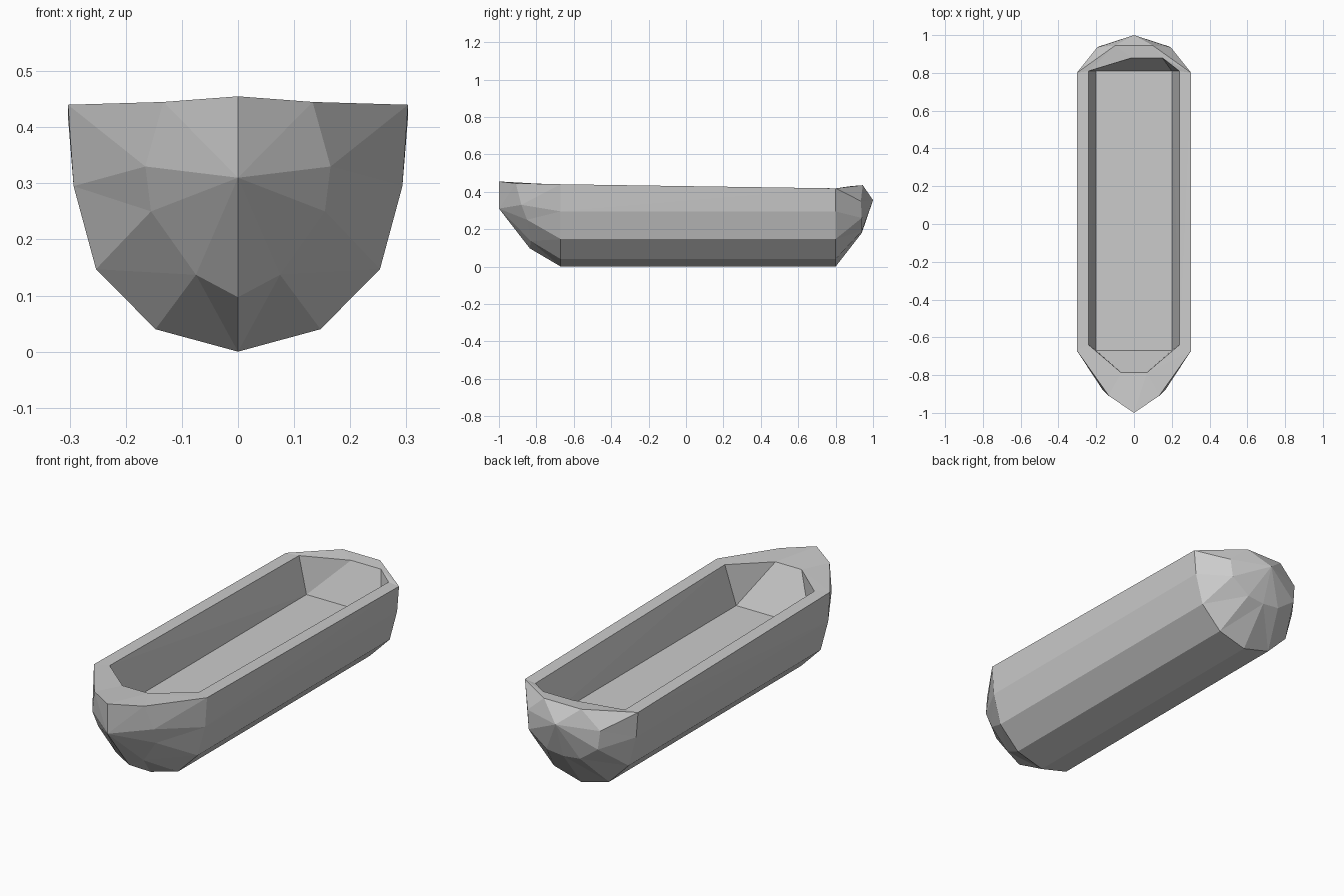
import bpy
import bmesh

if "Cube" in bpy.data.objects:
    bpy.data.objects.remove(bpy.data.objects["Cube"], do_unlink=True)

# One plain grey
grey = bpy.data.materials.new("plain_grey")
grey.use_nodes = True
colour = (0.6, 0.6, 0.6, 1)
grey.diffuse_color = colour
grey.node_tree.nodes["Principled BSDF"].inputs["Base Color"].default_value = colour

bm = bmesh.new()


def vert(x, y, z):
    return bm.verts.new((x, y, z))


def pair(x, y, z):
    """Mirrored points: left (+x) first, then right."""
    return [vert(x, y, z), vert(-x, y, z)]


def ring(half):
    """Full section from left gunwale, round the keel, to right gunwale."""
    left = [vert(*p) for p in half]
    right = [vert(-x, y, z) for x, y, z in half[:-1]]
    return left + right[::-1]


def loft(a, b):
    for i in range(len(a) - 1):
        bm.faces.new((a[i], a[i + 1], b[i + 1], b[i]))


def hull_section(y, rim_z):
    return ring([(0.303, y, rim_z), (0.293, y, 0.295), (0.253, y, 0.147),
                 (0.147, y, 0.04), (0, y, 0)])


# Outer shell: bow ring, two hull sections, stern ring
bow = ring([(0.133, -0.91, 0.445), (0.165, -0.88, 0.33), (0.155, -0.85, 0.25),
            (0.075, -0.83, 0.137), (0, -0.835, 0.097)])
front = hull_section(-0.67, 0.44)
back = hull_section(0.8, 0.418)
stern = ring([(0.1, 0.945, 0.435), (0.195, 0.935, 0.35), (0.185, 0.94, 0.26),
              (0.09, 0.94, 0.19), (0, 0.94, 0.18)])
rings = [bow, front, back, stern]
for a, b in zip(rings, rings[1:]):
    loft(a, b)

# Pointed ends
bow_tip, bow_peak = vert(0, -1, 0.31), vert(0, -1, 0.455)
stern_tip = vert(0, 1, 0.355)
for section, tip in ((bow, bow_tip), (stern, stern_tip)):
    for a, b in zip(section, section[1:]):
        bm.faces.new((a, b, tip))
for end in (bow[0], bow[-1]):
    bm.faces.new((end, bow_peak, bow_tip))
bm.faces.new((stern[0], stern[-1], stern_tip))

# Opening edge and cockpit floor
nose = pair(0.07, -0.785, 0.443)
fore = pair(0.24, -0.64, 0.439)
aft = pair(0.24, 0.81, 0.418)
tail = [vert(0.15, 0.88, 0.43), vert(-0.01, 0.88, 0.43)]
floor_fore = pair(0.2, -0.67, 0.24)
floor_aft = pair(0.2, 0.81, 0.24)

for side, end in ((0, 0), (1, -1)):
    # Gunwale
    bm.faces.new((bow[end], front[end], fore[side], nose[side]))
    bm.faces.new((front[end], back[end], aft[side], fore[side]))
    bm.faces.new((back[end], stern[end], tail[side], aft[side]))
    # Inner walls
    bm.faces.new((fore[side], aft[side], floor_aft[side], floor_fore[side]))
    bm.faces.new((nose[side], fore[side], floor_fore[side]))
    bm.faces.new((aft[side], tail[side], floor_aft[side]))

# Foredeck, aft deck, end walls and floor
bm.faces.new((bow_peak, bow[0], nose[0], nose[1], bow[-1]))
bm.faces.new((stern[0], stern[-1], tail[1], tail[0]))
bm.faces.new((nose[0], nose[1], floor_fore[1], floor_fore[0]))
bm.faces.new((tail[0], tail[1], floor_aft[1], floor_aft[0]))
bm.faces.new((floor_fore[0], floor_fore[1], floor_aft[1], floor_aft[0]))

bmesh.ops.recalc_face_normals(bm, faces=bm.faces[:])
bmesh.ops.triangulate(bm, faces=bm.faces[:])
mesh = bpy.data.meshes.new("boat_hull")
bm.to_mesh(mesh)
bm.free()
mesh.materials.append(grey)
hull = bpy.data.objects.new("boat_hull", mesh)
bpy.context.collection.objects.link(hull)
